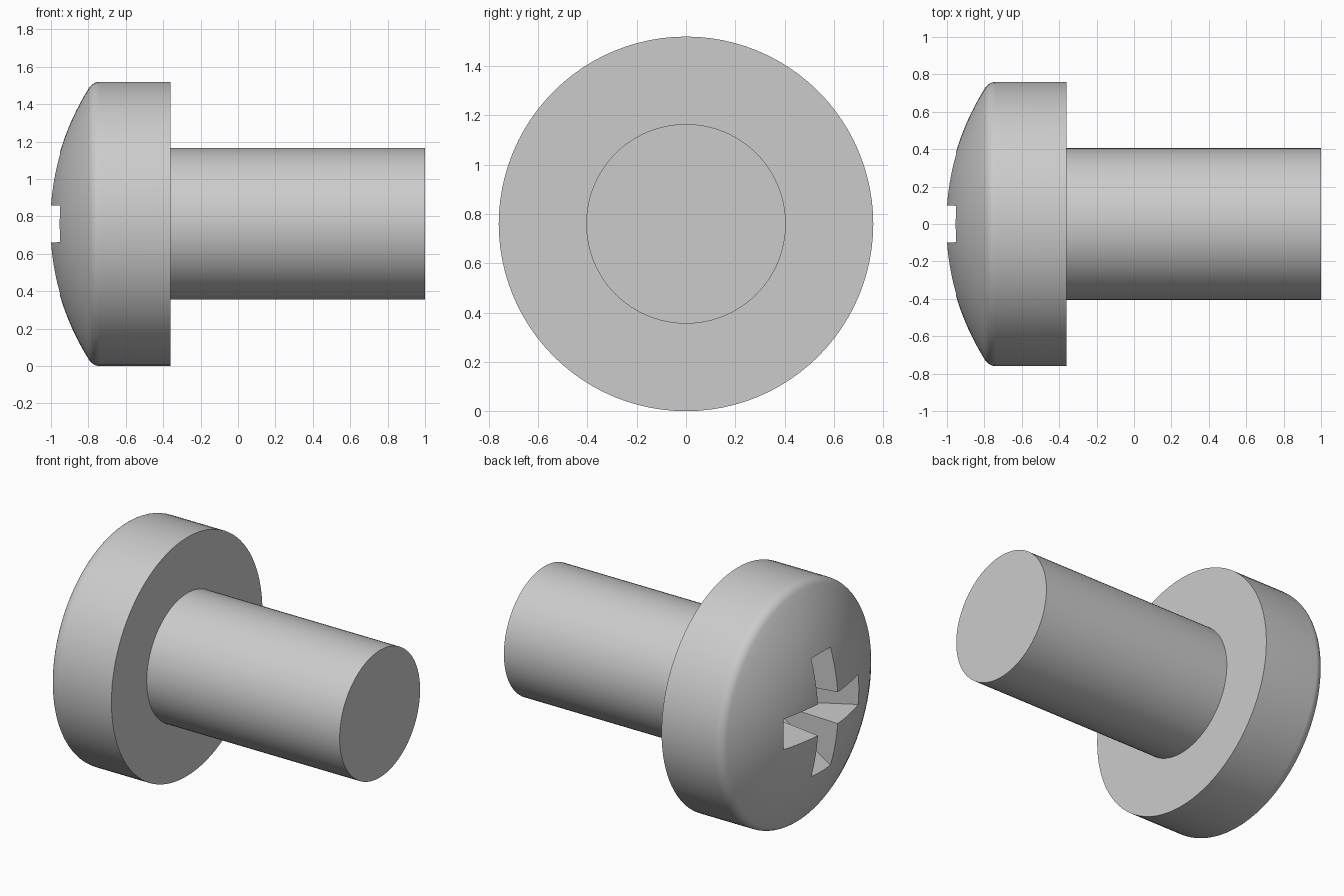
import bpy, bmesh, math
from mathutils import Matrix, Vector

if "Cube" in bpy.data.objects:
    bpy.data.objects.remove(bpy.data.objects["Cube"])

AXIS_Z = 0.76      # height of the screw axis
SEGMENTS = 96

steel = bpy.data.materials.new("grey steel")
steel.diffuse_color = (0.6, 0.6, 0.6, 1)
steel.use_nodes = True
steel.node_tree.nodes["Principled BSDF"].inputs["Base Color"].default_value = steel.diffuse_color


def add_object(name, bm):
    bmesh.ops.recalc_face_normals(bm, faces=bm.faces)
    mesh = bpy.data.meshes.new(name)
    bm.to_mesh(mesh)
    bm.free()
    mesh.materials.append(steel)
    obj = bpy.data.objects.new(name, mesh)
    obj.location.z = AXIS_Z
    bpy.context.collection.objects.link(obj)
    return obj


def lathe(name, profile):
    """Revolve (x, radius) points around the x axis."""
    bm = bmesh.new()
    verts = [bm.verts.new((x, 0, r)) for x, r in profile]
    edges = [bm.edges.new(pair) for pair in zip(verts, verts[1:])]
    bmesh.ops.spin(bm, geom=verts + edges, cent=(0, 0, 0), axis=(1, 0, 0),
                   angle=math.tau, steps=SEGMENTS, use_duplicate=False)
    bmesh.ops.remove_doubles(bm, verts=bm.verts, dist=1e-5)
    return add_object(name, bm)


def slot_cutter(name, turn):
    """Tapered wedge: long sides nearly parallel, ends sloping inward."""
    bm = bmesh.new()
    rings = []
    for x, half_len, half_wid in ((-1.05, 0.4465, 0.103), (-0.6, 0.13, 0.076)):
        rings.append([bm.verts.new((x, sy * half_len, sz * half_wid))
                      for sy, sz in ((-1, -1), (1, -1), (1, 1), (-1, 1))])
    a, b = rings
    bm.faces.new(a)
    bm.faces.new(b)
    for i in range(4):
        j = (i + 1) % 4
        bm.faces.new((a[i], a[j], b[j], b[i]))
    bm.transform(Matrix.Rotation(turn, 4, 'X'))
    obj = add_object(name, bm)
    obj.hide_render = True
    return obj


# Domed head with a rounded shoulder, then the plain shank
apex, dome_r, fillet, head_r, shank_r = -1.007, 1.36, 0.07, 0.76, 0.405
centre = apex + dome_r
meet = math.asin((head_r - fillet) / (dome_r - fillet))
fillet_x = centre - (dome_r - fillet) * math.cos(meet)
profile = []
for i in range(17):
    t = meet * i / 16
    profile.append((centre - dome_r * math.cos(t), dome_r * math.sin(t)))
for i in range(1, 9):
    t = meet + (math.pi / 2 - meet) * i / 8
    profile.append((fillet_x - fillet * math.cos(t),
                    head_r - fillet + fillet * math.sin(t)))
profile += [(-0.36, head_r), (-0.36, shank_r), (1, shank_r), (1, 0)]
screw = lathe("screw_body", profile)

# Cross-shaped drive recess
bpy.context.view_layer.objects.active = screw
screw.select_set(True)
for name, turn in (("slot_across", 0), ("slot_upright", math.pi / 2)):
    cutter = slot_cutter(name, turn)
    mod = screw.modifiers.new(name, 'BOOLEAN')
    mod.operation = 'DIFFERENCE'
    mod.solver = 'EXACT'
    mod.object = cutter
    bpy.ops.object.modifier_apply(modifier=name)
    bpy.data.objects.remove(cutter)

bpy.ops.object.shade_smooth_by_angle(angle=math.radians(25))
